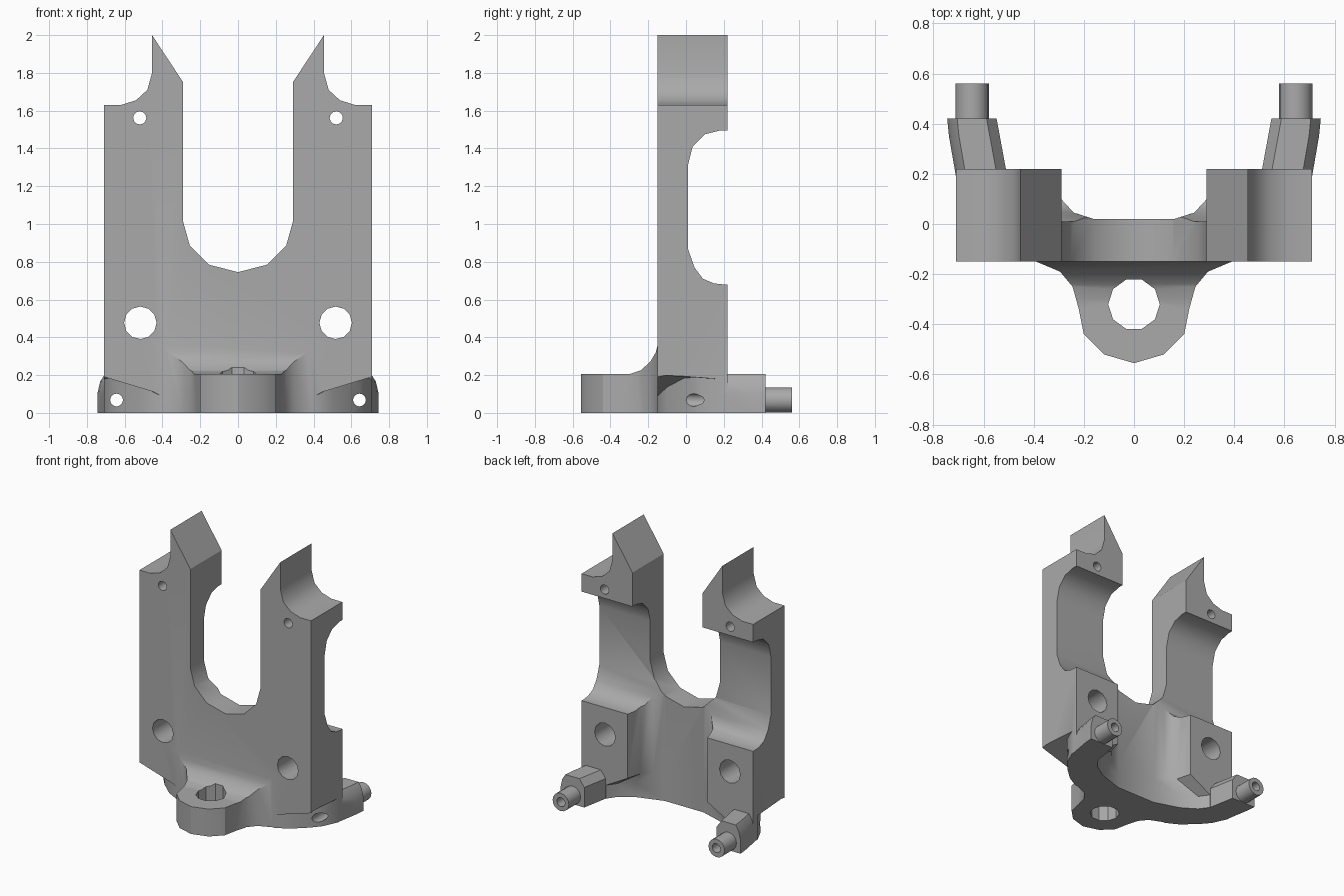
import bpy, bmesh, math
from mathutils import Vector

cube = bpy.data.objects.get("Cube")
if cube:
    bpy.data.objects.remove(cube, do_unlink=True)

grey = bpy.data.materials.new("matte grey")
grey.use_nodes = True
COLOUR = (0.4, 0.4, 0.4, 1)
grey.diffuse_color = COLOUR
grey.node_tree.nodes["Principled BSDF"].inputs["Base Color"].default_value = COLOUR


def loft(name, rings):
    """Closed solid through rings of 3D points."""
    bm = bmesh.new()
    loops = [[bm.verts.new(p) for p in ring] for ring in rings]
    n = len(loops[0])
    for a, b in zip(loops, loops[1:]):
        for i in range(n):
            j = (i + 1) % n
            bm.faces.new((a[i], a[j], b[j], b[i]))
    bm.faces.new(loops[0])
    bm.faces.new(loops[-1])
    bmesh.ops.recalc_face_normals(bm, faces=bm.faces)
    mesh = bpy.data.meshes.new(name)
    bm.to_mesh(mesh)
    bm.free()
    mesh.materials.append(grey)
    ob = bpy.data.objects.new(name, mesh)
    bpy.context.collection.objects.link(ob)
    return ob


def prism(name, profile, axis, lo, hi):
    """Extrude a 2D profile along one axis."""
    def place(p, d):
        v = list(p)
        v.insert("xyz".index(axis), d)
        return v
    return loft(name, [[place(p, d) for p in profile] for d in (lo, hi)])


def round_bar(name, centre, radius, axis, lo, hi, sides=10):
    step = 2 * math.pi / sides
    ring = [(centre[0] + radius * math.cos(i * step),
             centre[1] + radius * math.sin(i * step)) for i in range(sides)]
    return prism(name, ring, axis, lo, hi)


def combine(target, tool, operation):
    mod = target.modifiers.new("combine", "BOOLEAN")
    mod.object, mod.operation, mod.solver = tool, operation, "EXACT"
    bpy.context.view_layer.objects.active = target
    bpy.ops.object.modifier_apply(modifier=mod.name)
    bpy.data.objects.remove(tool, do_unlink=True)


def mirrored(half):
    """Mirror a half outline across the centre line."""
    return half + [(-x, y) for x, y in reversed(half) if x > 0]


# Forked plate with slot and pointed tips
half = [(0, 0.745), (0.155, 0.785), (0.255, 0.885), (0.29, 1.01), (0.29, 1.75),
        (0.455, 2), (0.455, 1.8), (0.48, 1.71), (0.54, 1.655), (0.62, 1.63),
        (0.71, 1.63), (0.71, 0)]
body = prism("forked_bracket", mirrored(half), "y", -0.15, 0.22)

# Rounded recess across the back of both arms
recess = [(0.4, 0.68), (0.2, 0.68), (0.15, 0.685), (0.09, 0.71), (0.045, 0.77), (0.01, 0.87),
          (0.01, 1.31), (0.035, 1.41), (0.1, 1.475), (0.18, 1.495), (0.4, 1.5)]
combine(body, prism("arm_recess", recess, "x", -1, 1), "DIFFERENCE")

# Central hollow at the back, flaring out near the base
narrow = mirrored([(0.16, 0.02), (0.24, 0.045), (0.3, 0.11), (0.33, 0.22), (0.33, 0.4)])
wide = mirrored([(0.16, 0.02), (0.35, 0.08), (0.46, 0.15), (0.51, 0.22), (0.51, 0.4)])
levels = [(wide, -0.1), (wide, 0.1), (narrow, 0.2), (narrow, 0.9)]
combine(body, loft("back_hollow", [[(x, y, z) for x, y in p] for p, z in levels]), "DIFFERENCE")

# Undercuts beneath the front lower corners
under = [(0.39, -0.16), (0.5, -0.1), (0.6, -0.01), (0.66, 0.06), (0.71, 0.17),
         (0.8, 0.17), (0.8, -0.2), (0.39, -0.2)]
for s in (1, -1):
    roof = [(s * x, y, min(0.205, 0.08 + 0.55 * (x - 0.39)) - 0.08 * (y + 0.15)) for x, y in under]
    floor = [(s * x, y, -0.1) for x, y in under]
    combine(body, loft("undercut", [floor, roof]), "DIFFERENCE")

# Front lug, blended into the plate
side = [(-0.6, 0), (-0.6, 0.205), (-0.3, 0.205), (-0.24, 0.225), (-0.19, 0.27),
        (-0.16, 0.32), (-0.15, 0.36), (-0.02, 0.36), (-0.02, 0)]
lug = prism("front_lug", side, "x", -0.6, 0.6)
plan = mirrored([(0, -0.555), (0.12, -0.52), (0.2, -0.44), (0.22, -0.34), (0.245, -0.25),
                 (0.295, -0.19), (0.39, -0.15), (0.36, 0)])
combine(lug, prism("lug_plan", plan, "z", -0.1, 0.5), "INTERSECT")
combine(lug, round_bar("lug_hole", (0, -0.32), 0.103, "z", -0.1, 0.5), "DIFFERENCE")
combine(body, lug, "UNION")

# Rear feet with pins
for s in (1, -1):
    rings = []
    for y, inner, outer in ((0.16, 0.5, 0.705), (0.35, 0.535, 0.738), (0.42, 0.548, 0.745)):
        section = [(inner, 0), (outer, 0), (outer, 0.1), (outer - 0.015, 0.165),
                   (outer - 0.04, 0.205), (inner + 0.04, 0.205), (inner, 0.15)]
        rings.append([(s * x, y, z) for x, z in section])
    combine(body, loft("foot", rings), "UNION")
    combine(body, round_bar("pin", (s * 0.645, 0.068), 0.067, "y", 0.38, 0.56, 16), "UNION")

# Holes running front to back
for s in (1, -1):
    for x, z, r in ((0.52, 1.562, 0.035), (0.517, 0.477, 0.086), (0.643, 0.068, 0.034)):
        combine(body, round_bar("bore", (s * x, z), r, "y", -0.7, 0.7, 12), "DIFFERENCE")

bpy.ops.object.select_all(action="DESELECT")
body.select_set(True)
bpy.context.view_layer.objects.active = body
bpy.ops.object.shade_smooth_by_angle(angle=math.radians(32))
